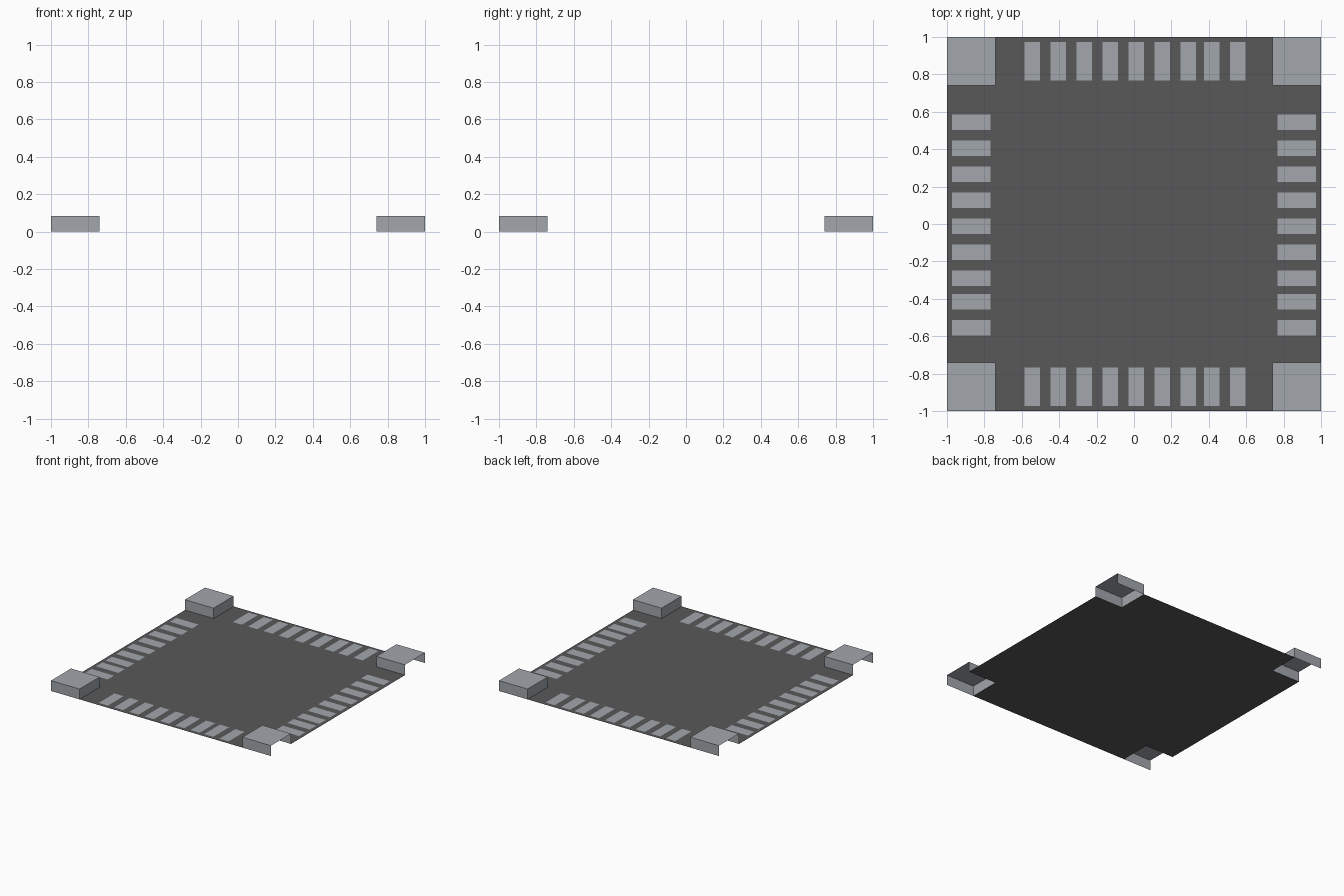
import bpy, bmesh

if "Cube" in bpy.data.objects:
    bpy.data.objects.remove(bpy.data.objects["Cube"])

def material(name, rgb):
    m = bpy.data.materials.new(name)
    m.diffuse_color = (*rgb, 1)
    m.use_nodes = True
    m.node_tree.nodes["Principled BSDF"].inputs["Base Color"].default_value = m.diffuse_color
    return m

DARK = material("dark grey", (0.098, 0.098, 0.102))
LIGHT = material("light grey", (0.36, 0.385, 0.415))
C = 0.74      # inner edge of the corner blocks
H = 0.085     # block height

def build(name, quads, mat):
    bm = bmesh.new()
    for q in quads:
        bm.faces.new([bm.verts.new(p) for p in q])
    bmesh.ops.remove_doubles(bm, verts=bm.verts, dist=1e-5)
    me = bpy.data.meshes.new(name)
    bm.to_mesh(me)
    bm.free()
    me.materials.append(mat)
    ob = bpy.data.objects.new(name, me)
    bpy.context.collection.objects.link(ob)
    return ob

def flat(x0, x1, y0, y1, z):
    return [(x0, y0, z), (x1, y0, z), (x1, y1, z), (x0, y1, z)]

# Thin base sheet with square notches at its corners
k = [-1, -C, C, 1]
cells = [(i, j) for i in range(3) for j in range(3) if i == 1 or j == 1]
build("base_sheet", [flat(k[i], k[i + 1], k[j], k[j + 1], 0) for i, j in cells], DARK)

# Corner covers: roof and three walls, open on the outer x side and below
for sx, xn in ((-1, "left"), (1, "right")):
    for sy, yn in ((-1, "front"), (1, "back")):
        x0, x1 = sorted((sx * C, sx))
        y0, y1 = sorted((sy * C, sy))
        xi = sx * C
        side = [(xi, y0, 0), (xi, y1, 0), (xi, y1, H), (xi, y0, H)]
        if sx > 0:
            side.reverse()
        quads = [flat(x0, x1, y0, y1, H), side,
                 [(x0, y0, 0), (x1, y0, 0), (x1, y0, H), (x0, y0, H)],
                 [(x1, y1, 0), (x0, y1, 0), (x0, y1, H), (x1, y1, H)]]
        build(f"corner_cover_{yn}_{xn}", quads, LIGHT)

# Rows of flat strips along every edge
starts = [-0.585 + 0.139 * i for i in range(7)] + [0.373, 0.513]
W, Z, A, B = 0.083, 0.002, 0.768, 0.972
rows = {"back": [], "front": [], "left": [], "right": []}
for s in starts:
    rows["back"].append(flat(s, s + W, A, B, Z))
    rows["front"].append(flat(s, s + W, -B, -A, Z))
    rows["left"].append(flat(-B, -A, -s - W, -s, Z))
    rows["right"].append(flat(A, B, -s - W, -s, Z))
for n, quads in rows.items():
    build(f"edge_strips_{n}", quads, LIGHT)
